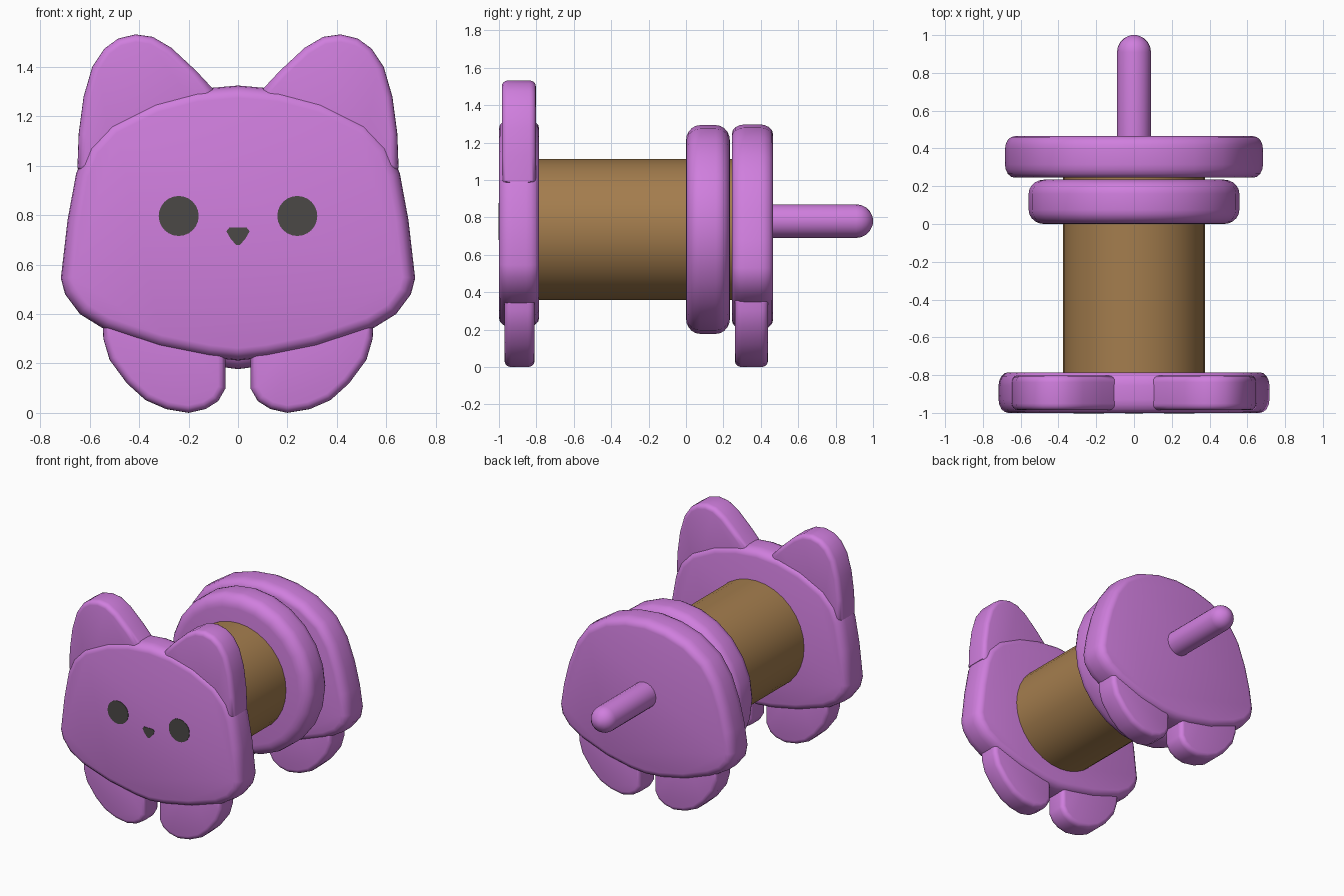
import bpy, bmesh, math
from mathutils import Vector

if "Cube" in bpy.data.objects:
    bpy.data.objects.remove(bpy.data.objects["Cube"])


def material(name, rgb):
    m = bpy.data.materials.new(name)
    m.diffuse_color = (*rgb, 1)
    m.use_nodes = True
    m.node_tree.nodes["Principled BSDF"].inputs["Base Color"].default_value = m.diffuse_color
    return m


PURPLE = material("orchid purple", (0.63, 0.21, 0.73))
BROWN = material("cardboard brown", (0.37, 0.205, 0.075))
DARK = material("dark grey", (0.07, 0.066, 0.062))


def finish(name, bm, mat):
    bmesh.ops.recalc_face_normals(bm, faces=bm.faces)
    me = bpy.data.meshes.new(name)
    bm.to_mesh(me)
    bm.free()
    me.materials.append(mat)
    ob = bpy.data.objects.new(name, me)
    bpy.context.collection.objects.link(ob)
    bpy.ops.object.select_all(action='DESELECT')
    ob.select_set(True)
    bpy.context.view_layer.objects.active = ob
    bpy.ops.object.shade_smooth_by_angle(angle=math.radians(40))
    return ob


def skin(bm, rings):
    """Bridge equal-sized rings and cap both ends."""
    rings = [[bm.verts.new(p) for p in r] for r in rings]
    n = len(rings[0])
    for a, b in zip(rings, rings[1:]):
        for i in range(n):
            j = (i + 1) % n
            bm.faces.new((a[i], a[j], b[j], b[i]))
    bm.faces.new(rings[0])
    bm.faces.new(rings[-1])


def inset(pts, d):
    """Move a closed outline inward by d with mitred corners."""
    area = sum(a[0] * b[1] - b[0] * a[1] for a, b in zip(pts, pts[1:] + pts[:1]))
    s = 1 if area > 0 else -1
    out = []
    for i, p in enumerate(pts):
        p = Vector(p)
        e1 = (p - Vector(pts[i - 1])).normalized()
        e2 = (Vector(pts[(i + 1) % len(pts)]) - p).normalized()
        n1, n2 = Vector((-e1.y, e1.x)) * s, Vector((-e2.y, e2.x)) * s
        m = (n1 + n2).normalized()
        out.append(p + m * d / max(m.dot(n1), 0.6))
    return out


def plate(name, pts, y0, y1, r, mat=PURPLE, ry=None, seg=4):
    """Flat slab in the xz plane with rounded rims."""
    ry = ry or r
    steps = [(0, 0)]
    if r:
        steps = [(r * (1 - math.sin(t)), ry * (1 - math.cos(t)))
                 for t in (math.pi / 2 * k / seg for k in range(seg + 1))]
    levels = [(d, y0 + h) for d, h in steps] + [(d, y1 - h) for d, h in reversed(steps)]
    bm = bmesh.new()
    skin(bm, [[(p[0], y, p[1]) for p in inset(pts, d)] for d, y in levels])
    return finish(name, bm, mat)


def lathe(name, profile, z, mat, n):
    """Revolve (radius, y) points about a y axis at height z."""
    bm = bmesh.new()
    ang = [2 * math.pi * i / n for i in range(n)]
    skin(bm, [[(r * math.cos(a), y, z + r * math.sin(a)) for a in ang] for r, y in profile])
    return finish(name, bm, mat)


def mirrored(half):
    """Half outline from top centre to bottom centre -> closed outline."""
    return half + [(-x, z) for x, z in reversed(half[1:-1])]


# head slab and rear slab
head = [(0, 1.325), (0.17, 1.31), (0.34, 1.265), (0.52, 1.175), (0.61, 1.08), (0.655, 0.97),
        (0.69, 0.78), (0.717, 0.545), (0.70, 0.48), (0.64, 0.40), (0.54, 0.338),
        (0.32, 0.265), (0.12, 0.225), (0, 0.212)]
plate("head", mirrored(head), -1.0, -0.785, 0.05, ry=0.07)
rear = [(0, 1.297), (0.16, 1.28), (0.32, 1.23), (0.47, 1.13), (0.56, 1.0), (0.62, 0.84),
        (0.66, 0.68), (0.683, 0.53), (0.67, 0.46), (0.61, 0.385), (0.51, 0.325),
        (0.31, 0.25), (0.12, 0.21), (0, 0.2)]
plate("rear_body", mirrored(rear), 0.245, 0.465, 0.05, ry=0.07)

# ears, legs and eyes on both sides
ear = [(0.10, 1.31), (0.17, 1.385), (0.27, 1.478), (0.345, 1.522), (0.415, 1.532), (0.485, 1.515),
       (0.54, 1.475), (0.59, 1.40), (0.625, 1.28), (0.645, 1.13), (0.65, 0.99),
       (0.50, 0.90), (0.25, 1.0), (0.12, 1.2)]
leg = [(0.05, 0.40), (0.05, 0.10), (0.08, 0.048), (0.13, 0.016), (0.20, 0.0), (0.29, 0.015),
       (0.375, 0.052), (0.45, 0.12), (0.52, 0.215), (0.545, 0.30), (0.55, 0.40), (0.30, 0.46)]
eye = [(0.24 + 0.081 * math.cos(i * math.pi / 12), 0.797 + 0.081 * math.sin(i * math.pi / 12))
       for i in range(24)]
for side, s in (("right", 1), ("left", -1)):
    def flip(pts):
        return [(x * s, z) for x, z in pts]
    plate(side + "_ear", flip(ear), -0.985, -0.803, 0.03, ry=0.035)
    plate(side + "_front_leg", flip(leg), -0.97, -0.81, 0.03, ry=0.035)
    plate(side + "_back_leg", flip(leg), 0.262, 0.438, 0.03, ry=0.035)
    plate(side + "_eye", flip(eye), -1.003, -0.998, 0, DARK)

# nose
nose = [(-0.047, 0.735), (-0.035, 0.75), (0.035, 0.75), (0.047, 0.735),
        (0.03, 0.705), (0.008, 0.68), (-0.008, 0.68), (-0.03, 0.705)]
plate("nose", nose, -1.003, -0.998, 0, DARK)

# cardboard tube between the slabs
lathe("tube", [(0.377, -0.80), (0.377, 0.26)], 0.735, BROWN, 32)

# round body disc with soft rims
arc = [math.pi / 2 * k / 5 for k in range(6)]
rim = [(0.475 + 0.083 * math.sin(t), 0.075 * (1 - math.cos(t))) for t in arc]
lathe("body_disc", rim + [(r, 0.235 - y) for r, y in reversed(rim)], 0.735, PURPLE, 24)

# tail rod with domed tip
tip = [(0.09 * math.cos(t), 0.91 + 0.09 * math.sin(t)) for t in arc[:-1]]
lathe("tail", [(0.09, 0.44)] + tip + [(0.012, 1.0)], 0.78, PURPLE, 20)
